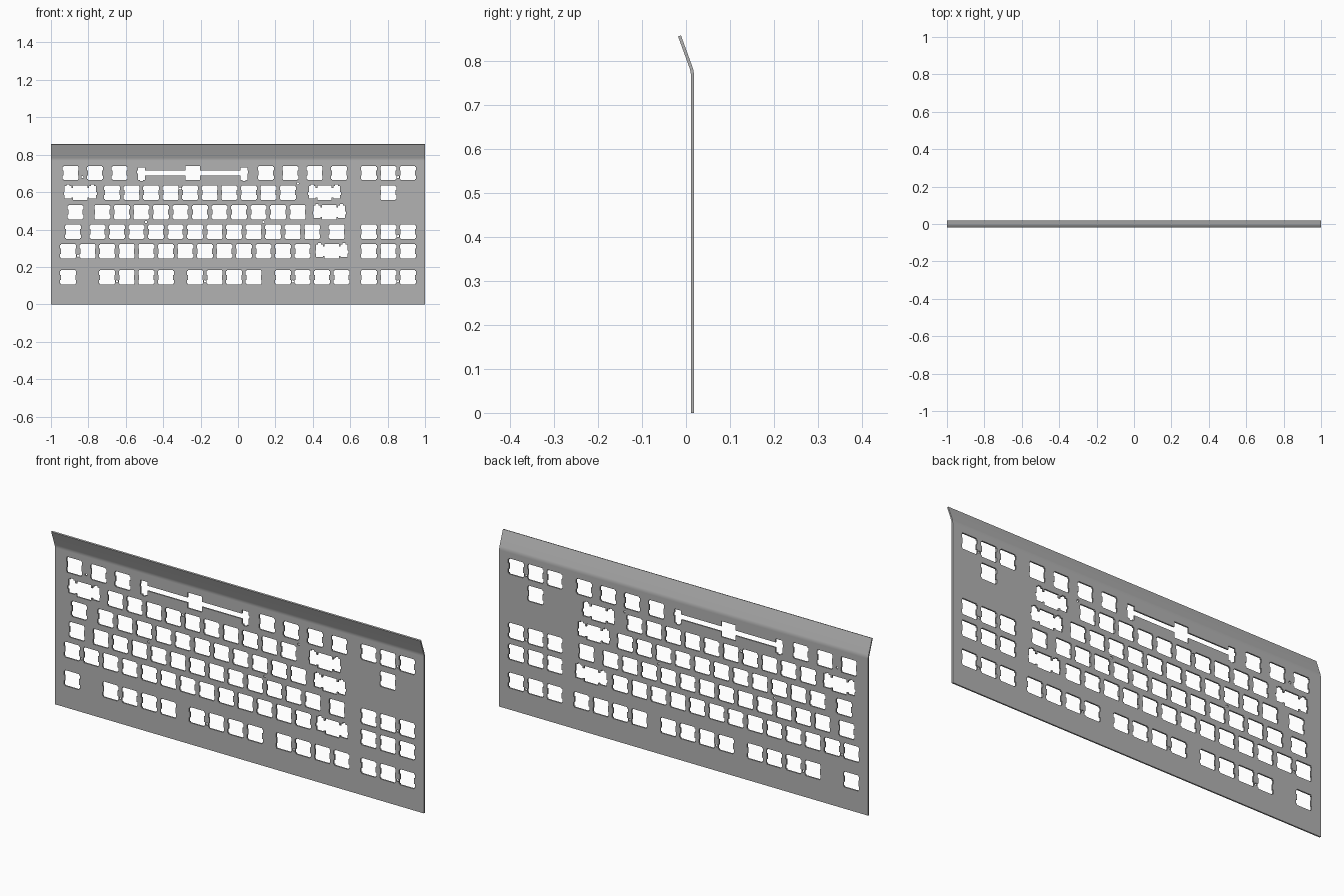
import bpy
import bmesh
import math

if "Cube" in bpy.data.objects:
    bpy.data.objects.remove(bpy.data.objects["Cube"])

U = 0.1044             # spacing of neighbouring keys
MM = U / 19.05         # one millimetre of the real part
X0 = -0.908            # centre of the first key column
THICK = 0.007
Y_MID = 0.0145         # mid-plane of the flat plate
Z_BEND = 0.768
ROW_Z = [0.702, 0.597, 0.493, 0.388, 0.284, 0.144]

grey = bpy.data.materials.new("plate grey")
grey.use_nodes = True
GREY = (0.45, 0.45, 0.45, 1)
grey.diffuse_color = GREY
grey.node_tree.nodes["Principled BSDF"].inputs["Base Color"].default_value = GREY


def mirrored(right):
    """Close an outline from its right half, listed top to bottom."""
    return right + [(-x, z) for x, z in reversed(right)]


# Switch cutout: a square with two clip notches on each side
quarter = [(7, 7), (7, 6), (7.8, 6), (7.8, 2.5), (7, 2.5)]
switch = mirrored(quarter + [(x, -z) for x, z in reversed(quarter)])


def stabilised(offset, bar, flip):
    """Switch cutout joined by a slot to a stabiliser pocket on each side."""
    a, b = offset - 3.35, offset + 3.35
    right = [(7, 7), (7, bar), (a, bar), (a, 5.6), (b, 5.6), (b, 2.3),
             (b + 0.8, 2.3), (b + 0.8, -0.5), (b, -0.5), (b, -6.7),
             (offset + 1.5, -6.7), (offset + 1.5, -7.9),
             (offset - 1.5, -7.9), (offset - 1.5, -6.7),
             (a, -6.7), (a, -bar), (7, -bar), (7, -7)]
    if flip:
        right = [(x, -z) for x, z in reversed(right)]
    return mirrored(right)


wide = stabilised(11.94, 4.6, True)
space = stabilised(50, 2.3, False)
screw = [(1.1 * math.cos(i * math.tau / 16), 1.1 * math.sin(i * math.tau / 16))
         for i in range(16)]

# Flat plate: filled curve with one closed spline per opening
curve = bpy.data.curves.new("plate_outline", 'CURVE')
curve.dimensions = '2D'
curve.fill_mode = 'BOTH'
curve.extrude = THICK / 2


def outline(points, cx=0, cz=0, scale=1):
    spline = curve.splines.new('POLY')
    spline.points.add(len(points) - 1)
    for p, (x, z) in zip(spline.points, points):
        p.co = (cx + x * scale, cz + z * scale, 0, 1)
    spline.use_cyclic_u = True


def opening(shape, column, z):
    outline(shape, X0 + column * U, z, MM)


def run(start, count, step=1):
    return [start + i * step for i in range(count)]


outline([(-1, 0), (1, 0), (1, Z_BEND), (-1, Z_BEND)])

# Switch columns of each row, in key units
rows = [
    run(0.125, 3, 1.25) + run(10.125, 4, 1.25),
    run(2.25, 10),
    [0.375] + run(1.75, 11),
    [0.25] + run(1.5, 12) + [13.75],
    run(0, 13),
    [0] + run(2, 4) + run(6.5, 4) + run(11, 4),
]
for columns, z in zip(rows, ROW_Z):
    for c in columns:
        opening(switch, c, z)

# Wide keys
opening(space, 6.375, ROW_Z[0])
for column, row in [(0.625, 1), (13.125, 1), (13.375, 2), (13.5, 4)]:
    opening(wide, column, ROW_Z[row])

# Navigation and arrow cluster at the right
LAST = 0.908
for row in (0, 1, 3, 4, 5):
    for i in ([1] if row == 1 else [0, 1, 2]):
        outline(switch, LAST - i * U, ROW_Z[row], MM)

# Screw holes between the switches
for x, z in [(-0.832, 0.68), (-0.309, 0.62), (0.32, 0.646), (-0.492, 0.44),
             (0.136, 0.44), (-0.856, 0.26), (-0.647, 0.123), (-0.177, 0.123),
             (0.293, 0.123), (0.856, 0.68), (0.856, 0.365), (0.856, 0.123)]:
    outline(screw, x, z, MM)

source = bpy.data.objects.new("plate_source", curve)
bpy.context.collection.objects.link(source)
bpy.context.view_layer.update()
graph = bpy.context.evaluated_depsgraph_get()
mesh = bpy.data.meshes.new_from_object(source.evaluated_get(graph))
bpy.data.objects.remove(source)
mesh.name = "switch_plate"
mesh.materials.clear()
mesh.materials.append(grey)
bm = bmesh.new()
bm.from_mesh(mesh)
bmesh.ops.remove_doubles(bm, verts=bm.verts, dist=0.00001)
for v in bm.verts:
    x, z, y = v.co
    v.co = (x, Y_MID - y, z)
bmesh.ops.recalc_face_normals(bm, faces=bm.faces)
bm.to_mesh(mesh)
bm.free()
for poly in mesh.polygons:
    poly.use_smooth = False
plate = bpy.data.objects.new("switch_plate", mesh)
bpy.context.collection.objects.link(plate)

# Bent top flange: an arc followed by a straight lip, swept across the width
ANGLE, RADIUS, LIP, STEPS = math.radians(20), 0.05, 0.0766, 6
path = []
for i in range(STEPS + 1):
    t = ANGLE * i / STEPS
    path.append((Y_MID - RADIUS * (1 - math.cos(t)), Z_BEND + RADIUS * math.sin(t), t))
y, z, t = path[-1]
path.append((y - LIP * math.sin(t), z + LIP * math.cos(t), t))


def side(sign):
    h = sign * THICK / 2
    return [(y + h * math.cos(t), z + h * math.sin(t)) for y, z, t in path]


bm = bmesh.new()
profile = side(1) + side(-1)[::-1]
face = bm.faces.new([bm.verts.new((-1, y, z)) for y, z in profile])
swept = bmesh.ops.extrude_face_region(bm, geom=[face], use_keep_orig=True)
bmesh.ops.translate(bm, vec=(2, 0, 0),
                    verts=[g for g in swept["geom"] if isinstance(g, bmesh.types.BMVert)])
bmesh.ops.recalc_face_normals(bm, faces=bm.faces)
flange_mesh = bpy.data.meshes.new("bent_flange")
bm.to_mesh(flange_mesh)
bm.free()
flange_mesh.materials.append(grey)
flange = bpy.data.objects.new("bent_flange", flange_mesh)
bpy.context.collection.objects.link(flange)
bpy.context.view_layer.objects.active = flange
flange.select_set(True)
bpy.ops.object.shade_smooth_by_angle(angle=math.radians(30))
